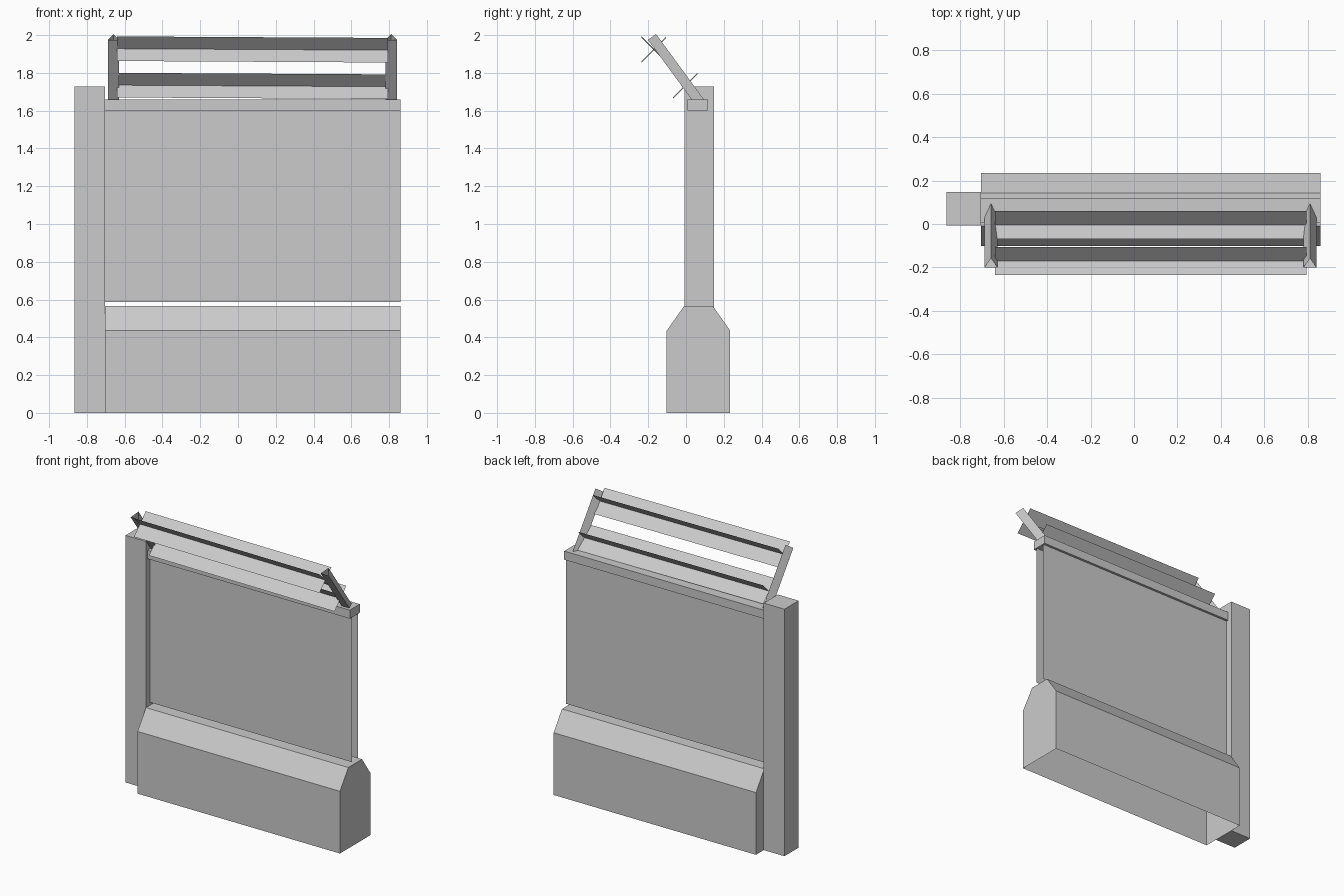
import bpy, bmesh, math
from mathutils import Vector, Matrix

cube = bpy.data.objects.get("Cube")
if cube:
    bpy.data.objects.remove(cube, do_unlink=True)

grey = bpy.data.materials.new("concrete_grey")
grey.use_nodes = True
colour = (0.6, 0.6, 0.6, 1)
grey.diffuse_color = colour
grey.node_tree.nodes["Principled BSDF"].inputs["Base Color"].default_value = colour


def add_object(name, bm):
    mesh = bpy.data.meshes.new(name)
    bm.to_mesh(mesh)
    bm.free()
    mesh.materials.append(grey)
    obj = bpy.data.objects.new(name, mesh)
    bpy.context.collection.objects.link(obj)
    return obj


def box(name, low, high):
    low, high = Vector(low), Vector(high)
    bm = bmesh.new()
    bmesh.ops.create_cube(bm, size=1)
    bmesh.ops.scale(bm, vec=high - low, verts=bm.verts)
    bmesh.ops.translate(bm, vec=(low + high) / 2, verts=bm.verts)
    return add_object(name, bm)


def sheet(bm, start, end, left, right, drop=0):
    """Flat strip running along x between two (y, z) points."""
    corners = [(left, *start), (right, start[0], start[1] - drop),
               (right, end[0], end[1] - drop), (left, *end)]
    return bm.faces.new([bm.verts.new(c) for c in corners])


LEFT, RIGHT = -0.705, 0.86

# End pillar and the cap along the wall
box("end_pillar", (-0.865, -0.008, 0), (LEFT, 0.148, 1.727))
box("wall_cap", (LEFT, 0.007, 1.6), (RIGHT, 0.117, 1.66))

# Hollow barrier base with sloping shoulders, open underneath
profile = [(-0.102, 0), (-0.102, 0.435), (-0.01, 0.566),
           (0.142, 0.566), (0.234, 0.435), (0.234, 0)]
bm = bmesh.new()
ends = [[bm.verts.new((x, y, z)) for y, z in profile] for x in (LEFT, RIGHT)]
for i in range(len(profile) - 1):
    bm.faces.new([ends[0][i], ends[0][i + 1], ends[1][i + 1], ends[1][i]])
for ring in ends:
    bm.faces.new(ring)
bmesh.ops.recalc_face_normals(bm, faces=bm.faces)
add_object("barrier_base", bm)

# Wall panel made of a front and a back skin
bm = bmesh.new()
sheet(bm, (0.1, 0.587), (0.1, 1.6), LEFT, RIGHT)
sheet(bm, (0.033, 1.6), (0.033, 0.587), LEFT, RIGHT)
for face in bm.faces:
    face.normal_update()
    if face.normal.y * (face.calc_center_median().y - 0.06) < 0:
        face.normal_flip()
add_object("wall_panel", bm)

# Leaning three-sided arms, open at the ends
foot, tip = Vector((0, 0.07, 1.634)), Vector((0, -0.187, 1.985))
axis = (tip - foot).normalized()
side = Vector((1, 0, 0))
ridge = axis.cross(side)
if ridge.y < 0:
    ridge.negate()
for name, x in (("right_arm", -0.659), ("left_arm", 0.811)):
    bm = bmesh.new()
    rings = []
    for point in (foot, tip):
        ring = []
        for k in range(3):
            a = math.tau * k / 3
            offset = (ridge * math.cos(a) + side * math.sin(a)) * 0.035
            ring.append(bm.verts.new(point + offset + side * x))
        rings.append(ring)
    for k in range(3):
        n = (k + 1) % 3
        bm.faces.new([rings[0][k], rings[0][n], rings[1][n], rings[1][k]])
    bmesh.ops.recalc_face_normals(bm, faces=bm.faces)
    add_object(name, bm)

# Rails: two thin crossing strips each
for name, y, z in (("upper_rail", -0.17, 1.928), ("lower_rail", -0.004, 1.735)):
    bm = bmesh.new()
    h = 0.065
    sheet(bm, (y - h, z - h), (y + h, z + h), -0.64, 0.795, 0.008)
    sheet(bm, (y - h, z + h), (y + h, z - h), -0.64, 0.795, 0.008)
    add_object(name, bm)
